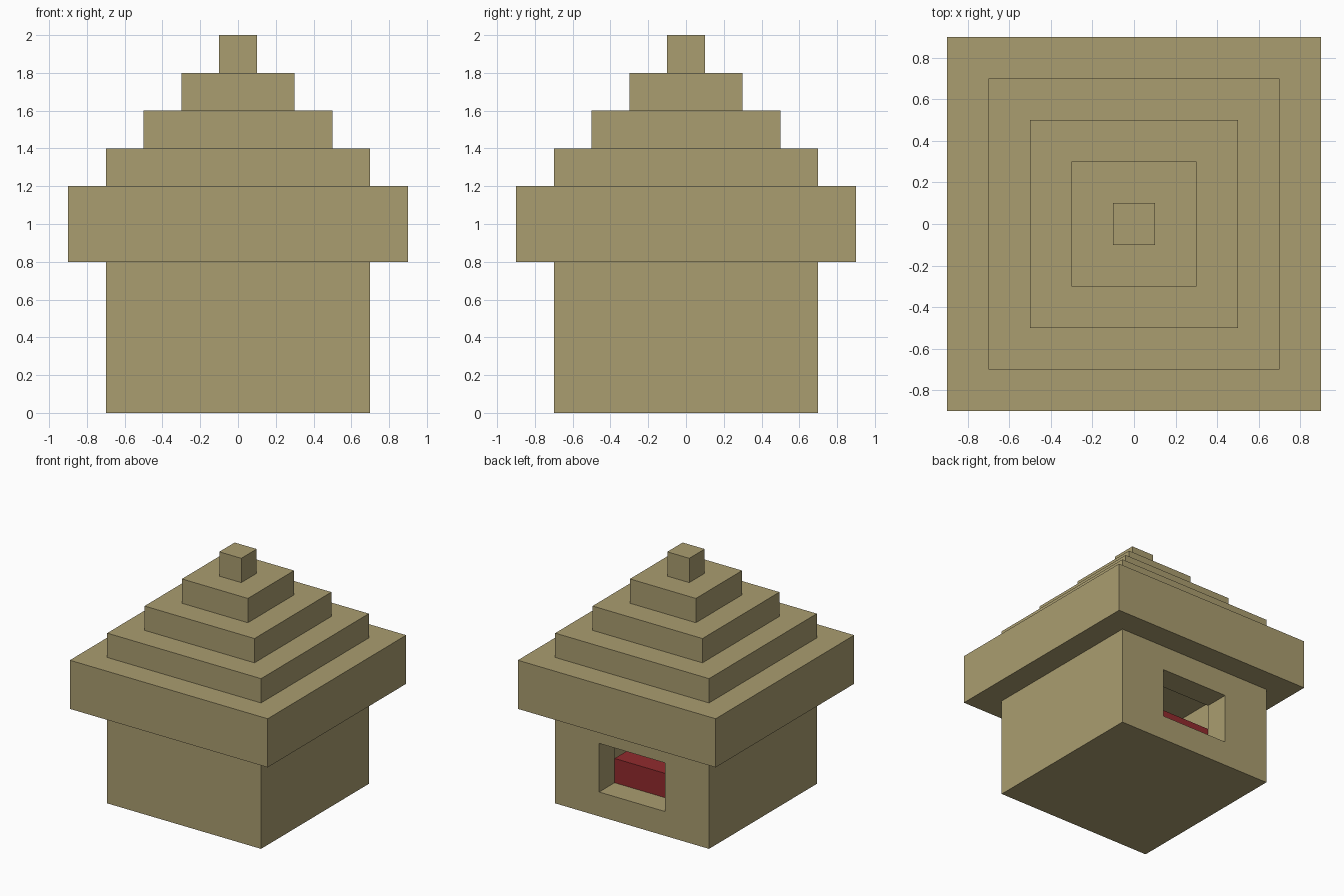
import bpy
import bmesh
from mathutils import Matrix, Vector

default_cube = bpy.data.objects.get("Cube")
if default_cube:
    bpy.data.objects.remove(default_cube, do_unlink=True)


def make_material(name, color):
    mat = bpy.data.materials.new(name)
    mat.use_nodes = True
    mat.diffuse_color = color
    mat.node_tree.nodes["Principled BSDF"].inputs["Base Color"].default_value = color
    return mat


sandstone = make_material("sandstone", (0.402, 0.337, 0.162, 1))
dark_red = make_material("dark_red", (0.287, 0.024, 0.027, 1))


def box(name, low, high, mat):
    """Axis-aligned box between two opposite corners."""
    low, high = Vector(low), Vector(high)
    bm = bmesh.new()
    bmesh.ops.create_cube(bm, size=1)
    size = high - low
    bm.transform(Matrix.Translation((low + high) / 2) @ Matrix.Diagonal((*size, 1)))
    mesh = bpy.data.meshes.new(name)
    bm.to_mesh(mesh)
    bm.free()
    mesh.materials.append(mat)
    obj = bpy.data.objects.new(name, mesh)
    bpy.context.collection.objects.link(obj)
    return obj


def cut(target, cutter):
    """Subtract the cutter, which stays as a hidden helper."""
    mod = target.modifiers.new(cutter.name, "BOOLEAN")
    mod.operation = "DIFFERENCE"
    mod.solver = "EXACT"
    mod.object = cutter
    cutter.hide_render = True
    cutter.hide_set(True)
    cutter.display_type = "WIRE"


# Hollow building with one window in the back wall
walls = box("walls", (-0.7, -0.7, 0), (0.7, 0.7, 0.8), sandstone)
cut(walls, box("room_cutter", (-0.5, -0.5, 0.2), (0.5, 0.5, 0.9), sandstone))
cut(walls, box("window_cutter", (-0.3, 0.4, 0.2), (0.3, 0.8, 0.6), sandstone))

# Red block standing inside, against the window wall
box("inner_block", (-0.3, -0.3, 0.2), (0.3, 0.5, 0.4), dark_red)

# Stepped roof: a thick eave, then four shrinking tiers
box("roof_eave", (-0.9, -0.9, 0.8), (0.9, 0.9, 1.2), sandstone)
for i in range(4):
    half = 0.7 - 0.2 * i
    base = 1.2 + 0.2 * i
    box(f"roof_tier_{i + 1}", (-half, -half, base), (half, half, base + 0.2), sandstone)
